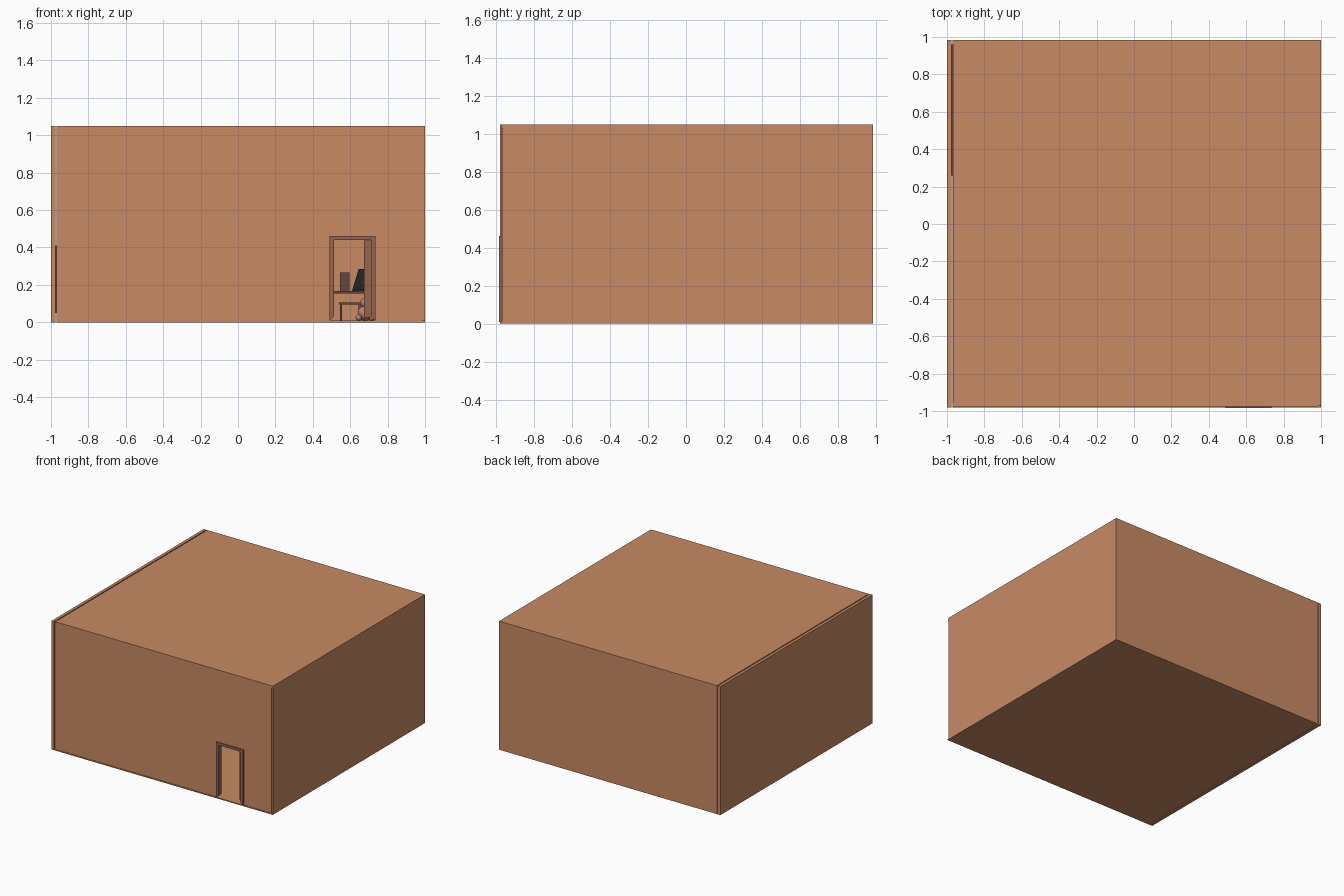
import bpy, bmesh, math
from mathutils import Vector, Matrix

if "Cube" in bpy.data.objects:
    bpy.data.objects.remove(bpy.data.objects["Cube"])


def material(name, rgb):
    m = bpy.data.materials.new(name)
    m.diffuse_color = (*rgb, 1)
    m.use_nodes = True
    m.node_tree.nodes["Principled BSDF"].inputs["Base Color"].default_value = m.diffuse_color
    return m


CLAY = material("clay", (0.578, 0.254, 0.127))
FRAME = material("frame_brown", (0.30, 0.13, 0.075))
BROWN = material("dark_brown", (0.14, 0.06, 0.045))
DARK = material("dark_screen", (0.015, 0.02, 0.02))
PINK = material("soft_clay", (0.50, 0.22, 0.14))


def finish(name, bm, mat):
    me = bpy.data.meshes.new(name)
    bmesh.ops.recalc_face_normals(bm, faces=bm.faces)
    bm.to_mesh(me)
    bm.free()
    me.materials.append(mat)
    ob = bpy.data.objects.new(name, me)
    bpy.context.collection.objects.link(ob)
    return ob


def box(name, x, y, z, mat=CLAY):
    """Box from (min, max) ranges on each axis."""
    bm = bmesh.new()
    bmesh.ops.create_cube(bm, size=1)
    for v in bm.verts:
        v.co = Vector([(a + b) / 2 + c * (b - a) for (a, b), c in zip((x, y, z), v.co)])
    return finish(name, bm, mat)


def slab(name, profile, y, mat=CLAY):
    """Extrude an x-z outline between two y values."""
    bm = bmesh.new()
    face = bm.faces.new([bm.verts.new((px, y[0], pz)) for px, pz in profile])
    ext = bmesh.ops.extrude_face_region(bm, geom=[face])
    bmesh.ops.translate(bm, vec=(0, y[1] - y[0], 0),
                        verts=[g for g in ext["geom"] if isinstance(g, bmesh.types.BMVert)])
    return finish(name, bm, mat)


# Room shell
box("floor", (-0.97, 1.0), (-0.98, 0.985), (0, 0.009))
box("left_wall", (-1.0, -0.976), (-0.98, 0.985), (0, 1.05))
box("right_wall", (0.978, 1.0), (-0.968, 0.985), (0.009, 1.05))
box("back_wall", (-0.97, 0.978), (0.963, 0.985), (0.009, 1.05))
box("ceiling", (-0.968, 0.998), (-0.974, 0.983), (1.028, 1.05))

# Front wall with doorway notch
slab("front_wall", [(-0.97, 0.009), (0.492, 0.009), (0.492, 0.46), (0.736, 0.46),
                    (0.736, 0.009), (0.985, 0.009), (0.985, 1.05), (-0.97, 1.05)],
     (-0.976, -0.954))

# Door frame and open door
slab("door_frame", [(0.49, 0.009), (0.512, 0.03), (0.512, 0.44), (0.712, 0.44),
                    (0.712, 0.03), (0.735, 0.009), (0.735, 0.461), (0.49, 0.461)],
     (-0.985, -0.945), FRAME)
box("open_door", (0.675, 0.71), (-0.945, -0.745), (0.025, 0.438), FRAME)
box("door_handle", (0.655, 0.675), (-0.775, -0.765), (0.21, 0.222), BROWN)

# Desk at the back wall
box("desk_top", (0.40, 0.95), (0.66, 0.95), (0.155, 0.168), BROWN)
for i, x in enumerate((0.41, 0.92)):
    for j, y in enumerate((0.67, 0.92)):
        box(f"desk_leg_{i}{j}", (x, x + 0.02), (y, y + 0.02), (0.009, 0.155), BROWN)
box("computer_case", (0.545, 0.595), (0.72, 0.90), (0.168, 0.265), BROWN)
slab("monitor", [(0.61, 0.168), (0.74, 0.168), (0.76, 0.285), (0.645, 0.285)],
     (0.82, 0.84), DARK)
box("keyboard", (0.62, 0.78), (0.69, 0.74), (0.168, 0.176), DARK)

# Stool
box("stool_seat", (0.54, 0.66), (0.46, 0.58), (0.096, 0.106), BROWN)
for i, x in enumerate((0.545, 0.645)):
    for j, y in enumerate((0.465, 0.565)):
        box(f"stool_leg_{i}{j}", (x, x + 0.01), (y, y + 0.01), (0.009, 0.096), BROWN)

# Stuffed toy on the floor
for part, loc, r in (("body", (0.68, 0.35, 0.049), 0.04), ("head", (0.68, 0.35, 0.105), 0.027),
                     ("foot_left", (0.645, 0.32, 0.025), 0.016),
                     ("foot_right", (0.715, 0.32, 0.025), 0.016)):
    bm = bmesh.new()
    bmesh.ops.create_uvsphere(bm, u_segments=16, v_segments=10, radius=r,
                              matrix=Matrix.Translation(loc))
    ob = finish("toy_" + part, bm, PINK)
    for p in ob.data.polygons:
        p.use_smooth = True

# Low bookcase against the left wall
box("bookcase_back", (-0.975, -0.965), (0.26, 0.96), (0.05, 0.41), BROWN)
for i in range(4):
    z = 0.05 + i * 0.115
    box(f"bookcase_shelf_{i}", (-0.965, -0.84), (0.26, 0.96), (z, z + 0.012), BROWN)
for i, y in enumerate((0.26, 0.604, 0.948)):
    box(f"bookcase_side_{i}", (-0.965, -0.84), (y, y + 0.012), (0.009, 0.41), BROWN)
